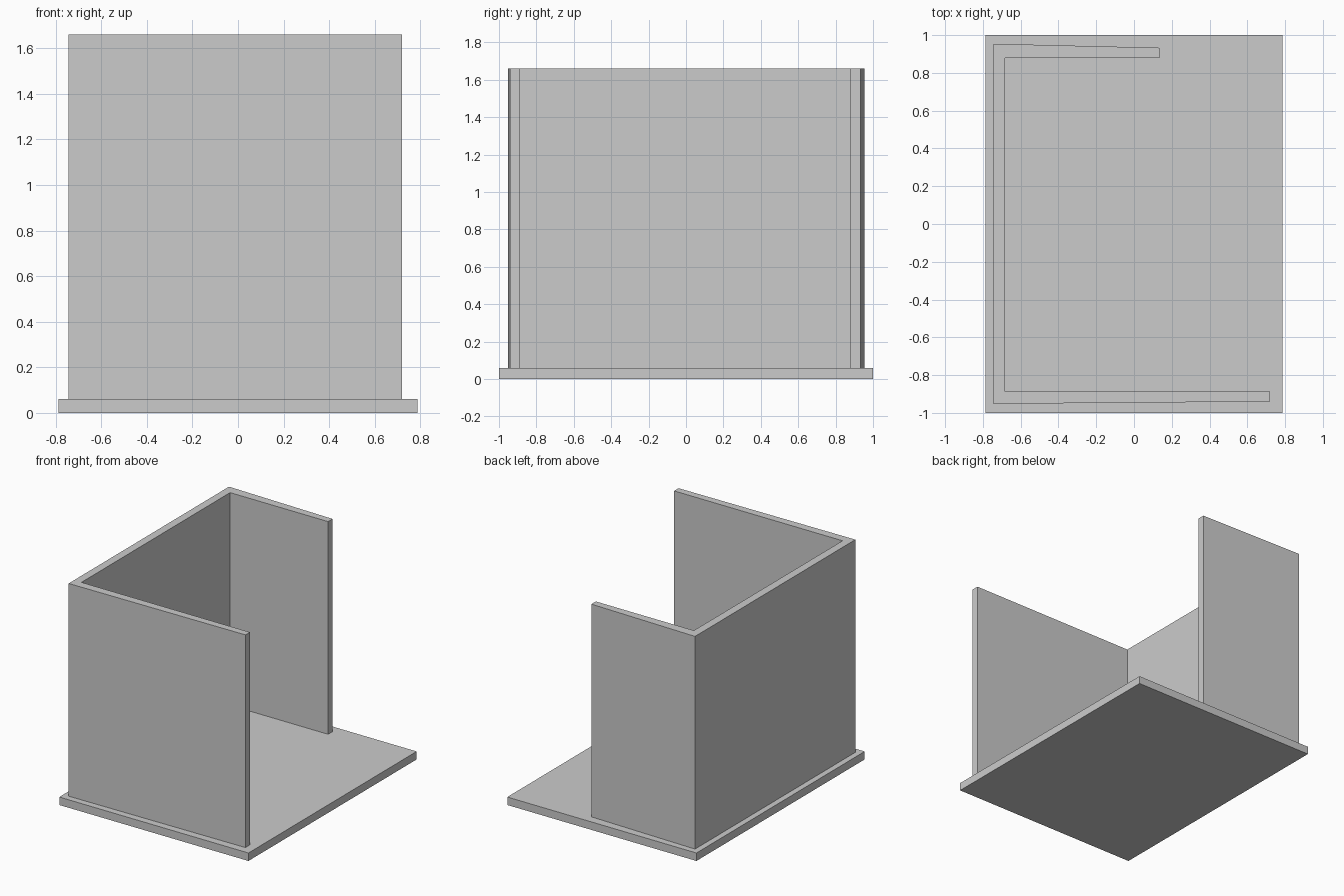
import bpy
import bmesh

if "Cube" in bpy.data.objects:
    bpy.data.objects.remove(bpy.data.objects["Cube"])


def extrude_profile(name, points, z0, z1):
    """Closed prism from an outline in the xy plane."""
    bm = bmesh.new()
    face = bm.faces.new([bm.verts.new((x, y, z0)) for x, y in points])
    result = bmesh.ops.extrude_face_region(bm, geom=[face], use_keep_orig=True)
    top = [v for v in result["geom"] if isinstance(v, bmesh.types.BMVert)]
    bmesh.ops.translate(bm, verts=top, vec=(0, 0, z1 - z0))
    bmesh.ops.recalc_face_normals(bm, faces=bm.faces)
    mesh = bpy.data.meshes.new(name)
    bm.to_mesh(mesh)
    bm.free()
    obj = bpy.data.objects.new(name, mesh)
    bpy.context.collection.objects.link(obj)
    return obj


BASE_TOP, WALL_TOP = 0.06, 1.66

# Floor slab
extrude_profile("floor_slab",
                [(-0.787, -1), (0.787, -1), (0.787, 1), (-0.787, 1)],
                0, BASE_TOP)

# U-shaped wall: long front wing, left wall, short back wing, slightly tapered
extrude_profile("walls",
                [(-0.743, -0.952), (0.72, -0.94), (0.72, -0.887),
                 (-0.682, -0.887), (-0.682, 0.88), (0.134, 0.88),
                 (0.134, 0.933), (-0.743, 0.954)],
                BASE_TOP, WALL_TOP)
